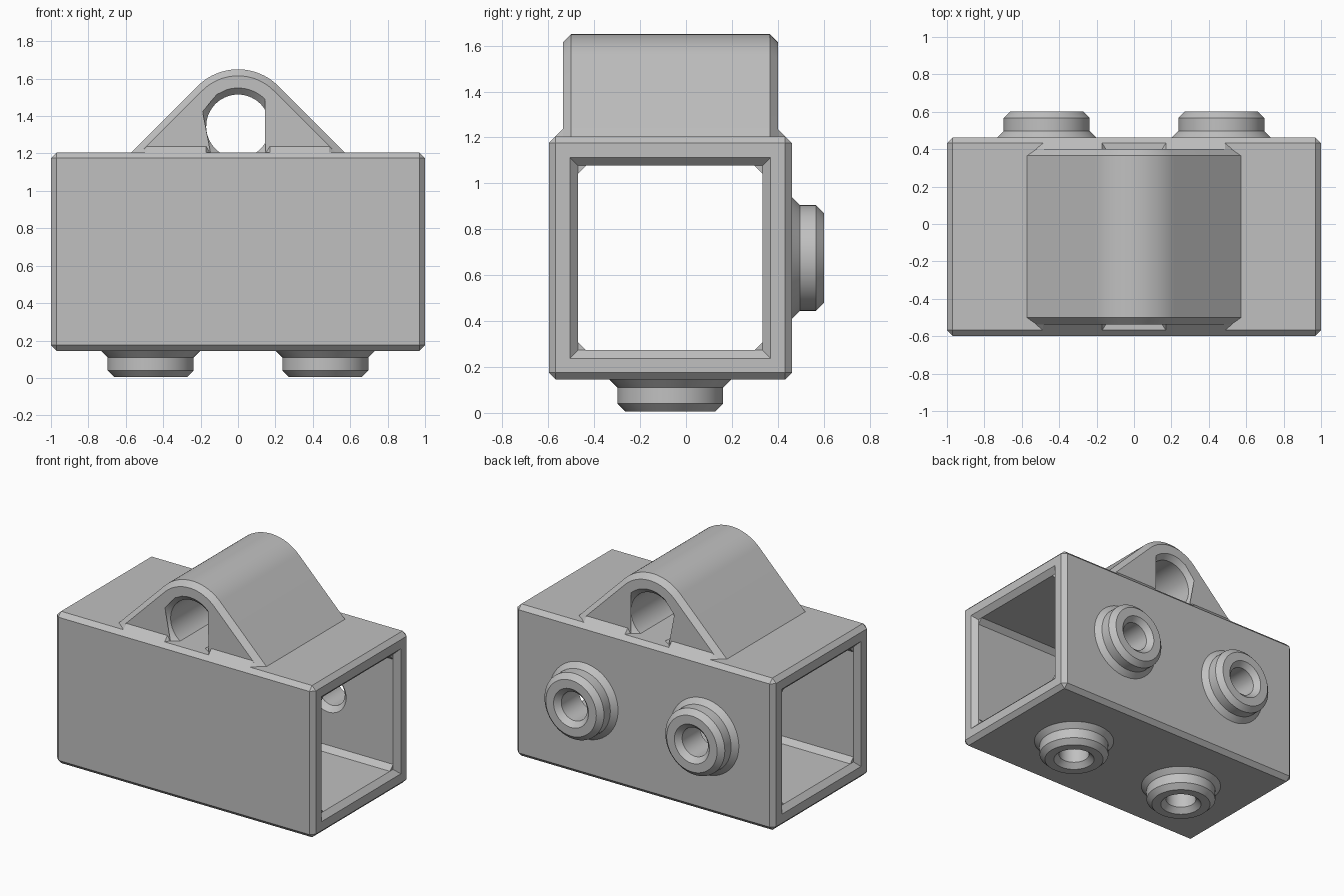
import bpy, bmesh
from math import sin, cos, pi, sqrt, radians
from mathutils import Matrix, Vector

if "Cube" in bpy.data.objects:
    bpy.data.objects.remove(bpy.data.objects["Cube"], do_unlink=True)

grey = bpy.data.materials.new("light_grey")
grey.use_nodes = True
grey.diffuse_color = (0.53, 0.53, 0.53, 1)
grey.node_tree.nodes["Principled BSDF"].inputs["Base Color"].default_value = grey.diffuse_color

CY, CZ = -0.068, 0.675      # body centre
HALF, INNER = 0.53, 0.402   # half size outside and inside the square tube
CH = 0.035                  # chamfer used throughout
WALL = HALF - INNER
TOP = CZ + HALF
STUD_X = 0.467


def finish(name, bm):
    bmesh.ops.recalc_face_normals(bm, faces=bm.faces)
    mesh = bpy.data.meshes.new(name)
    bm.to_mesh(mesh)
    bm.free()
    mesh.materials.append(grey)
    obj = bpy.data.objects.new(name, mesh)
    bpy.context.collection.objects.link(obj)
    return obj


def activate(obj):
    bpy.ops.object.select_all(action='DESELECT')
    obj.select_set(True)
    bpy.context.view_layer.objects.active = obj


def smooth(obj):
    activate(obj)
    bpy.ops.object.shade_smooth_by_angle(angle=radians(30))


def box(size, chamfer, long_edges_only=False):
    bm = bmesh.new()
    bmesh.ops.create_cube(bm, size=1)
    bmesh.ops.scale(bm, vec=size, verts=bm.verts)
    edges = [e for e in bm.edges if not long_edges_only
             or abs(e.verts[0].co.x - e.verts[1].co.x) > 0.1]
    bmesh.ops.bevel(bm, geom=edges, offset=chamfer, segments=1, affect='EDGES')
    bmesh.ops.translate(bm, vec=(0, CY, CZ), verts=bm.verts)
    return bm


def cut(target, cutter):
    cutter.hide_render = True
    mod = target.modifiers.new("cut", 'BOOLEAN')
    mod.operation, mod.solver, mod.object = 'DIFFERENCE', 'EXACT', cutter
    activate(target)
    bpy.ops.object.modifier_apply(modifier=mod.name)
    bpy.data.objects.remove(cutter, do_unlink=True)


def bridge(bm, a, b):
    for i in range(len(a)):
        j = (i + 1) % len(a)
        bm.faces.new((a[i], a[j], b[j], b[i]))


# Square tube body with a flared mouth at each end
body = finish("body", box((2, 2 * HALF, 2 * HALF), 0.03))
cut(body, finish("tunnel_cutter", box((2.4, 2 * INNER, 2 * INNER), CH, True)))
for side in (-1, 1):
    bm = bmesh.new()
    rings = []
    for x, h in ((1 - CH, INNER), (1 + CH, INNER + 2 * CH)):
        rings.append([bm.verts.new((side * x, CY + h * a, CZ + h * b))
                      for a, b in ((-1, -1), (1, -1), (1, 1), (-1, 1))])
    bridge(bm, *rings)
    for ring in rings:
        bm.faces.new(ring)
    cut(body, finish("mouth_cutter", bm))

# Ring studs on the bottom and back, each bored through the wall
BORE, RIM = 0.10, 0.135
STUD_PROFILE = ((0.265, 0), (0.23, CH), (0.23, 0.105), (0.195, 0.14), (RIM, 0.14),
                (BORE, 0.105), (BORE, CH - WALL), (RIM, -WALL))
SEG = 64


def stud(name, place):
    bm = bmesh.new()
    bmesh.ops.create_cone(bm, segments=SEG, radius1=RIM, radius2=RIM, depth=0.3, cap_ends=True)
    bmesh.ops.transform(bm, matrix=place @ Matrix.Translation((0, 0, -WALL / 2)), verts=bm.verts)
    cut(body, finish("bore_cutter", bm))
    bm = bmesh.new()
    rings = [[bm.verts.new((r * cos(2 * pi * i / SEG), r * sin(2 * pi * i / SEG), z))
              for i in range(SEG)] for r, z in STUD_PROFILE]
    for k in range(len(rings)):
        bridge(bm, rings[k - 1], rings[k])
    bmesh.ops.transform(bm, matrix=place, verts=bm.verts)
    smooth(finish(name, bm))


for side, label in ((-1, "right"), (1, "left")):
    x = side * STUD_X
    stud("bottom_stud_" + label,
         Matrix.Translation((x, CY, CZ - HALF)) @ Matrix.Rotation(pi, 4, 'X'))
    stud("back_stud_" + label,
         Matrix.Translation((x, CY + HALF, CZ)) @ Matrix.Rotation(-pi / 2, 4, 'X'))

# Rounded hanger on top with a lengthwise hole, chamfered at both ends
EYE_Z, OUT_R, HOLE_R = 1.345, 0.305, 0.17
FACE = HALF - 0.062         # distance of the hanger's end faces from the centre


def hanger_section(bm, y, inset):
    r, hole, base = OUT_R - inset, HOLE_R + inset, TOP - 0.004
    foot = sqrt(2) * r + EYE_Z - base
    pts = [(-foot, base)]
    for i in range(25):
        a = radians(135 - 90 * i / 24)
        pts.append((r * cos(a), EYE_Z + r * sin(a)))
    pts.append((foot, base))
    start = -(pi / 2 - abs(sqrt(hole ** 2 - (EYE_Z - base) ** 2) and
              Vector((EYE_Z - base, 0)).angle(
                  Vector((EYE_Z - base, sqrt(hole ** 2 - (EYE_Z - base) ** 2))))))
    for i in range(49):
        a = start + (pi - 2 * start) * i / 48
        pts.append((hole * cos(a), EYE_Z + hole * sin(a)))
    return [bm.verts.new((x, y, z)) for x, z in pts]


bm = bmesh.new()
sections = [hanger_section(bm, CY + d, inset) for d, inset in
            ((-FACE, CH), (CH - FACE, 0), (FACE - CH, 0), (FACE, CH))]
for a, b in zip(sections, sections[1:]):
    bridge(bm, a, b)
bmesh.ops.triangulate(bm, faces=[bm.faces.new(sections[0]), bm.faces.new(sections[-1])])
smooth(finish("hanger", bm))

# Sloped skirts joining the hanger's end faces to the body's chamfer
bm = bmesh.new()
for sx in (-1, 1):
    for sy in (-1, 1):
        ends = [[bm.verts.new((sx * x, CY + sy * y, z)) for x, y, z in
                 ((top, FACE, TOP + 0.032), (foot, FACE, TOP), (top, HALF - 0.03, TOP))]
                for top, foot in ((0.17, 0.15), (0.487, 0.525))]
        bridge(bm, *ends)
        for end in ends:
            bm.faces.new(end)
finish("hanger_skirts", bm)
